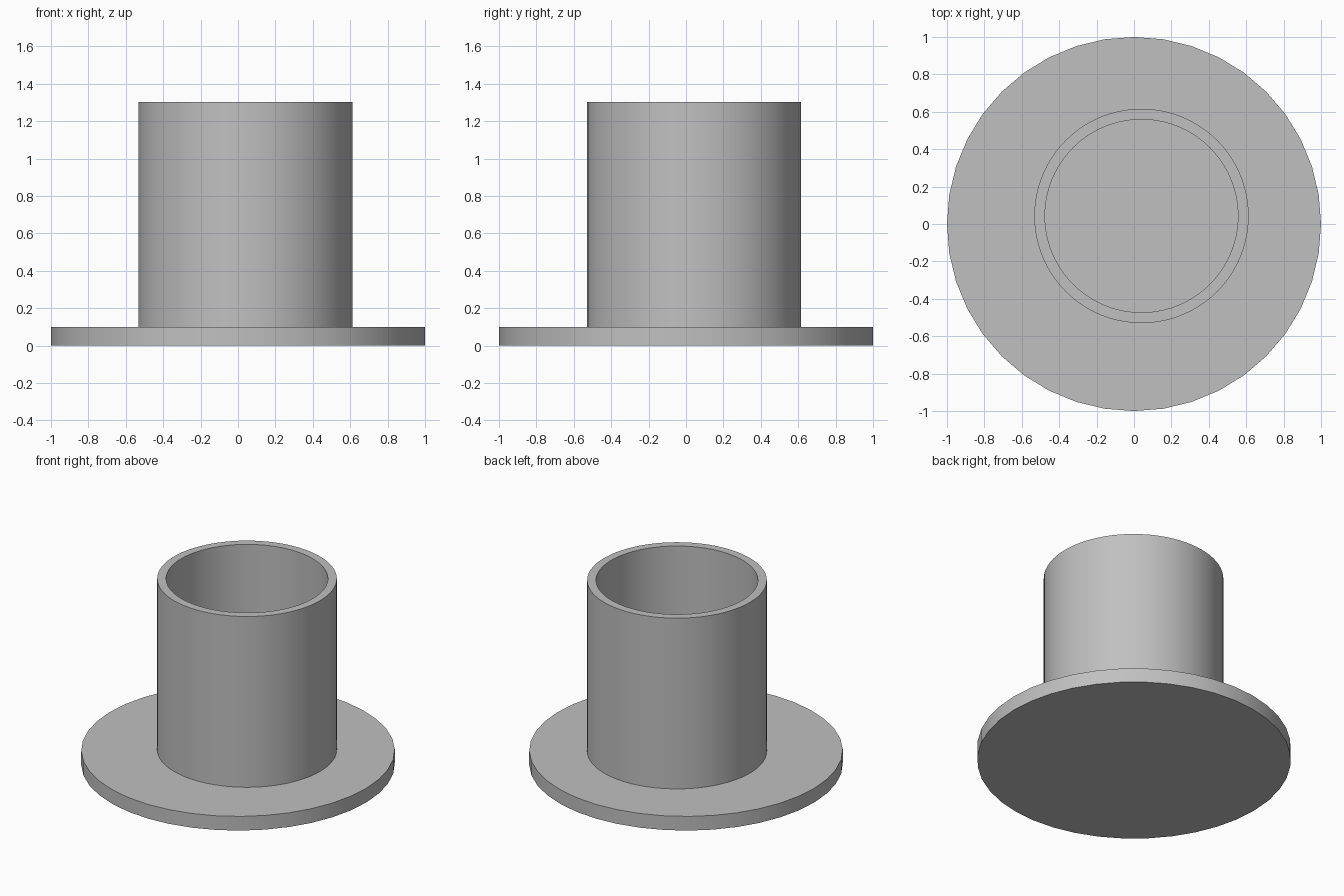
import bpy
import bmesh
from math import cos, sin, tau, radians

cube = bpy.data.objects.get("Cube")
if cube:
    bpy.data.objects.remove(cube, do_unlink=True)

grey = bpy.data.materials.new("plain grey")
grey.use_nodes = True
COLOUR = (0.53, 0.53, 0.53, 1)
grey.diffuse_color = COLOUR
grey.node_tree.nodes["Principled BSDF"].inputs["Base Color"].default_value = COLOUR


def lathe(name, profile, segments, centre):
    """Turn a (radius, height) profile into a solid; the end rings are capped or joined."""
    bm = bmesh.new()
    rings = [[bm.verts.new((r * cos(tau * i / segments), r * sin(tau * i / segments), z))
              for i in range(segments)] for r, z in profile]
    for low, high in zip(rings, rings[1:]):
        for i in range(segments):
            j = (i + 1) % segments
            bm.faces.new((low[i], low[j], high[j], high[i]))
    bm.faces.new(rings[0][::-1])
    bm.faces.new(rings[-1])
    bmesh.ops.recalc_face_normals(bm, faces=bm.faces)
    mesh = bpy.data.meshes.new(name)
    bm.to_mesh(mesh)
    bm.free()
    mesh.materials.append(grey)
    obj = bpy.data.objects.new(name, mesh)
    obj.location = (*centre, 0)
    bpy.context.collection.objects.link(obj)
    bpy.ops.object.select_all(action="DESELECT")
    obj.select_set(True)
    bpy.context.view_layer.objects.active = obj
    bpy.ops.object.shade_smooth_by_angle(angle=radians(30))
    return obj


# Round base plate
BASE_TOP = 0.1
lathe("base_plate", [(1, 0), (1, BASE_TOP)], 40, (0, 0))

# Open tube, slightly off centre, its floor just above the plate
OUTER, INNER, TOP = 0.573, 0.516, 1.302
lathe("tube", [(OUTER, BASE_TOP - 0.01), (OUTER, TOP), (INNER, TOP), (INNER, BASE_TOP + 0.001)],
      80, (0.04, 0.043))
